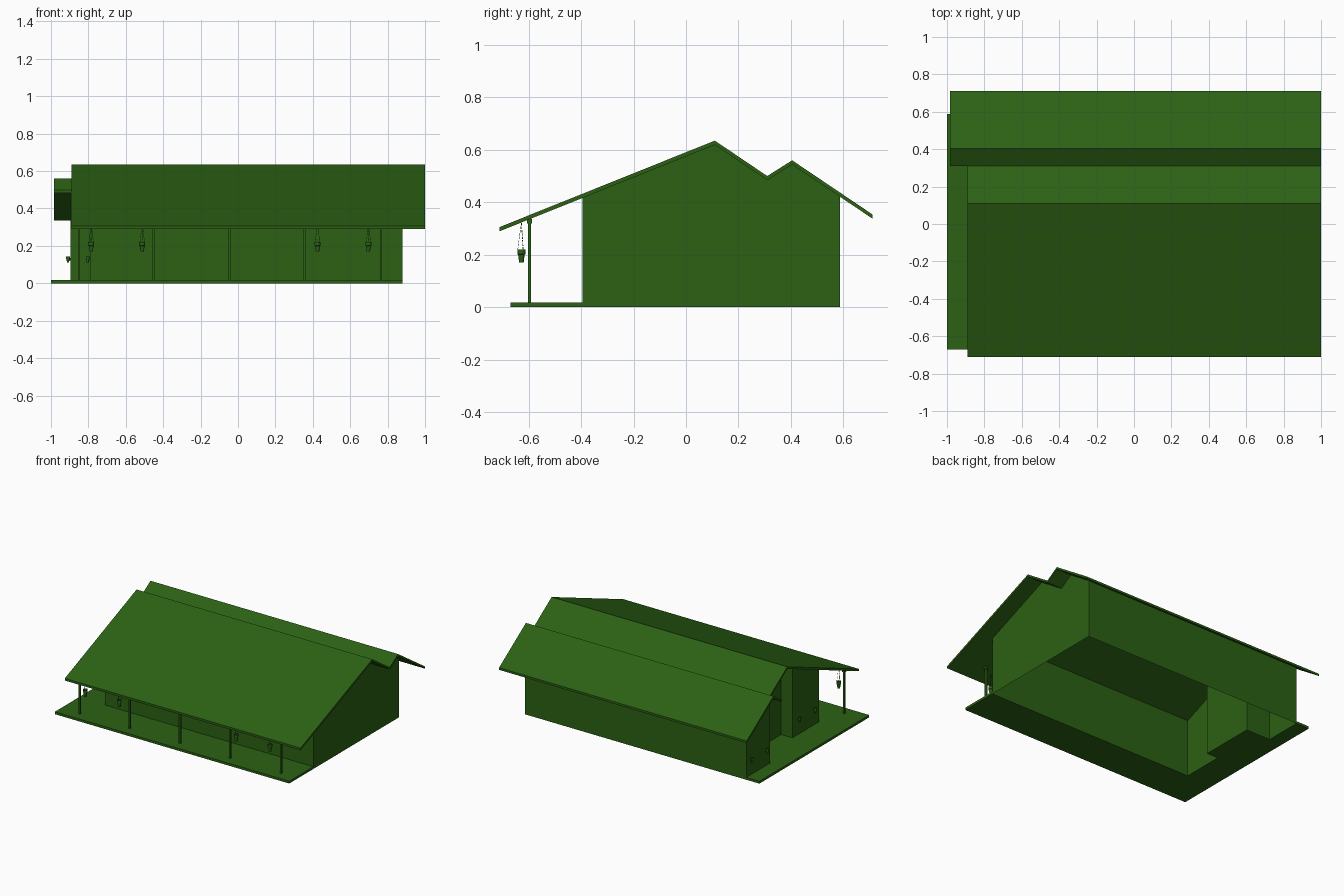
import bpy, bmesh, math
from mathutils import Vector, Matrix

if "Cube" in bpy.data.objects:
    bpy.data.objects.remove(bpy.data.objects["Cube"])

green = bpy.data.materials.new("dark_green")
green.diffuse_color = (0.025, 0.12, 0.007, 1)
green.use_nodes = True
green.node_tree.nodes["Principled BSDF"].inputs["Base Color"].default_value = green.diffuse_color


def finish(name, bm, smooth=False):
    bmesh.ops.remove_doubles(bm, verts=bm.verts, dist=1e-5)
    bmesh.ops.recalc_face_normals(bm, faces=bm.faces)
    for f in bm.faces:
        f.smooth = smooth
    me = bpy.data.meshes.new(name)
    bm.to_mesh(me)
    bm.free()
    me.materials.append(green)
    ob = bpy.data.objects.new(name, me)
    bpy.context.collection.objects.link(ob)
    if smooth:
        bpy.ops.object.select_all(action='DESELECT')
        ob.select_set(True)
        bpy.context.view_layer.objects.active = ob
        bpy.ops.object.shade_smooth_by_angle(angle=math.radians(40))
    return ob


def prism(name, points, offset):
    """Extrude a closed outline along an offset."""
    bm = bmesh.new()
    face = bm.faces.new([bm.verts.new(p) for p in points])
    ret = bmesh.ops.extrude_face_region(bm, geom=[face], use_keep_orig=True)
    verts = [g for g in ret["geom"] if isinstance(g, bmesh.types.BMVert)]
    bmesh.ops.translate(bm, verts=verts, vec=offset)
    return finish(name, bm)


def add_box(bm, center, size, rot=Matrix.Identity(4)):
    m = Matrix.Translation(center) @ rot @ Matrix.Diagonal((*size, 1))
    bmesh.ops.create_cube(bm, size=1, matrix=m)


def add_lathe(bm, center, profile, steps=14):
    """Turn an (r, z) profile round the vertical axis."""
    rings = []
    for r, z in profile:
        rings.append([bm.verts.new(Vector(center) + Vector(
            (r * math.cos(a * math.tau / steps), r * math.sin(a * math.tau / steps), z)))
            for a in range(steps)])
    for lo, hi in zip(rings, rings[1:]):
        for i in range(steps):
            j = (i + 1) % steps
            bm.faces.new((lo[i], lo[j], hi[j], hi[i]))
    bm.faces.new(rings[0][::-1])
    bm.faces.new(rings[-1])


# Roof line seen from the side, as (y, z)
ROOF = [(-0.712, 0.305), (0.11, 0.635), (0.31, 0.5), (0.405, 0.56), (0.712, 0.353)]
THICK = 0.016


def roof_z(y):
    for (y0, z0), (y1, z1) in zip(ROOF, ROOF[1:]):
        if y <= y1:
            return z0 + (z1 - z0) * (y - y0) / (y1 - y0)
    return ROOF[-1][1]


def roof(name, line, x0, x1):
    outline = [(x0, y, z) for y, z in line]
    outline += [(x0, y, z - THICK) for y, z in reversed(line)]
    prism(name, outline, (x1 - x0, 0, 0))


roof("main_roof", ROOF[:3], -0.89, 1.0)
roof("rear_roof", ROOF[2:], -0.985, 1.0)

# Walls: stepped footprint, open below, tops following the roof
FRONT, BACK, RIGHT = -0.395, 0.588, 0.88
steps_left = [(-0.79, FRONT), (-0.79, -0.09), (-0.70, -0.09),
              (-0.70, 0.315), (-0.895, 0.315), (-0.895, BACK)]
plan = [(RIGHT, FRONT)] + steps_left + [(RIGHT, BACK)]
bm = bmesh.new()
for (xa, ya), (xb, yb) in zip(plan, plan[1:] + plan[:1]):
    stops = [0, 1]
    if ya != yb:
        stops += [(y - ya) / (yb - ya) for y, _ in ROOF[1:4]
                  if min(ya, yb) < y < max(ya, yb)]
    stops.sort()
    pts = [(xa + (xb - xa) * t, ya + (yb - ya) * t) for t in stops]
    bottom = [bm.verts.new((x, y, 0)) for x, y in pts]
    top = [bm.verts.new((x, y, roof_z(y) - THICK / 2)) for x, y in pts]
    bm.faces.new(bottom + top[::-1])
finish("walls", bm)

# L-shaped porch slab fitted round the walls
slab = [(RIGHT, -0.67), (-1, -0.67), (-1, BACK)] + steps_left[::-1] + [(RIGHT, FRONT)]
prism("porch_slab", [(x, y, 0) for x, y in slab], (0, 0, 0.017))

# Porch posts with small caps
for x in (-0.85, -0.45, -0.047, 0.356, 0.764):
    bm = bmesh.new()
    top = roof_z(-0.597) - THICK / 2
    add_box(bm, (x, -0.597, top / 2 + 0.008), (0.012, 0.012, top - 0.016))
    add_box(bm, (x, -0.597, top - 0.016), (0.02, 0.02, 0.016))
    finish("porch_post", bm)

# Hanging pots on three chains
POT = [(0.009, 0), (0.0125, 0.03), (0.016, 0.032), (0.016, 0.05), (0.013, 0.05), (0.012, 0.042)]
for x in (-0.785, -0.512, 0.425, 0.697):
    bm = bmesh.new()
    add_lathe(bm, (x, -0.628, 0.17), POT)
    finish("hanging_pot", bm, True)
    bm = bmesh.new()
    hook = Vector((x, -0.628, roof_z(-0.628) - THICK))
    for k in range(3):
        a = k * math.tau / 3 + 0.5
        rim = Vector((x + 0.014 * math.cos(a), -0.628 + 0.014 * math.sin(a), 0.218))
        d = hook - rim
        rot = d.to_track_quat('Z', 'Y').to_matrix().to_4x4()
        for i in range(8):
            add_box(bm, rim + d * ((i + 0.5) / 8), (0.0018, 0.0018, d.length / 11), rot)
    finish("pot_chains", bm)

# Small wall pots on brackets along the left side
SMALL = [(0.006, 0), (0.0075, 0.02), (0.010, 0.021), (0.010, 0.034), (0.008, 0.034), (0.007, 0.028)]
for wall_x, ys in ((-0.895, (0.365, 0.54)), (-0.79, (-0.335, -0.155))):
    for y in ys:
        bm = bmesh.new()
        add_lathe(bm, (wall_x - 0.014, y, 0.11), SMALL)
        add_box(bm, (wall_x - 0.003, y, 0.128), (0.007, 0.008, 0.012))
        finish("wall_pot", bm, True)
